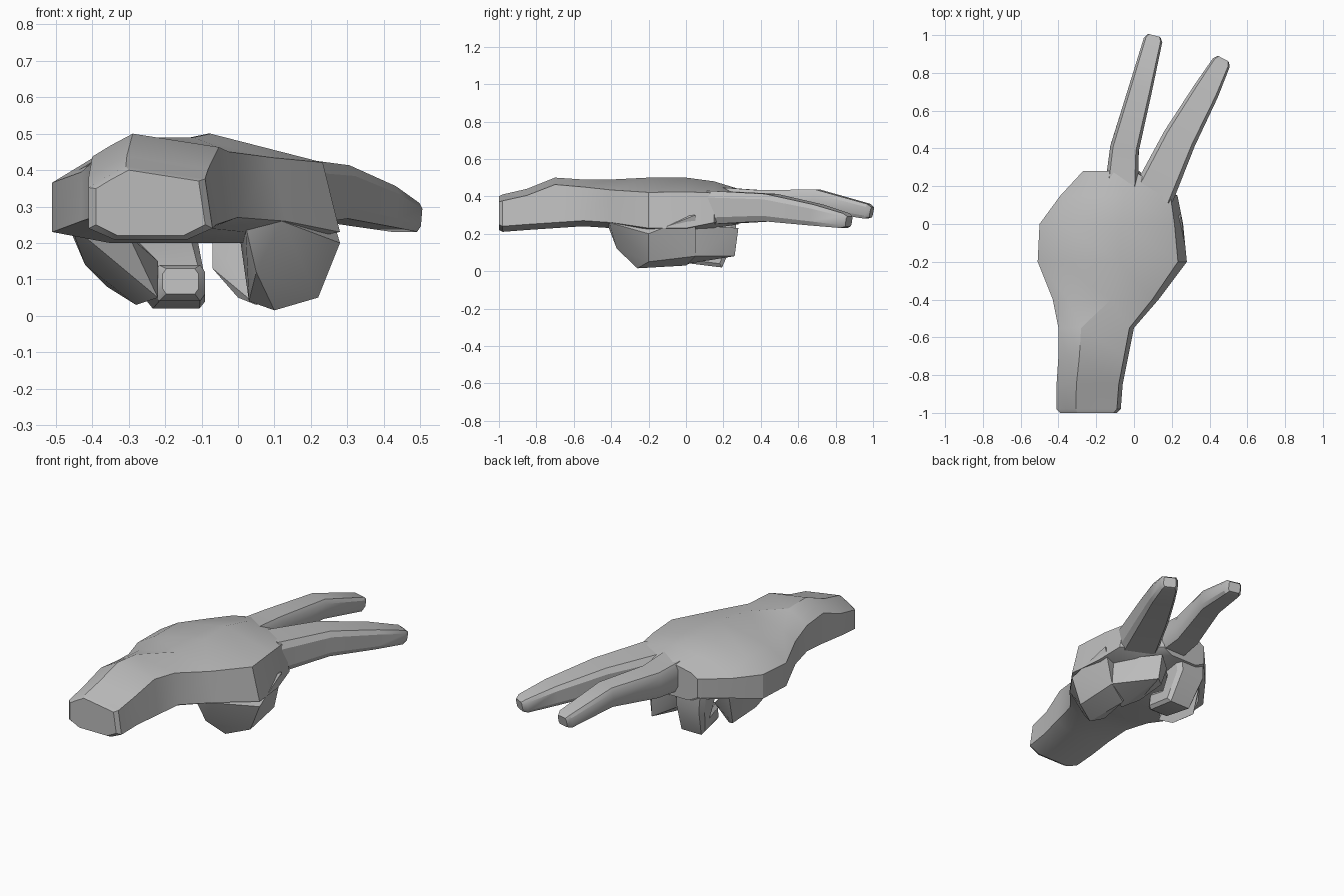
import bpy, bmesh
from math import radians
from mathutils import Vector

default_cube = bpy.data.objects.get("Cube")
if default_cube:
    bpy.data.objects.remove(default_cube, do_unlink=True)

grey = bpy.data.materials.new("plain grey")
grey.use_nodes = True
colour = (0.5, 0.5, 0.5, 1)
grey.diffuse_color = colour
grey.node_tree.nodes["Principled BSDF"].inputs["Base Color"].default_value = colour


def finish(name, bm):
    """Turn the geometry into a grey, softly shaded object."""
    bmesh.ops.recalc_face_normals(bm, faces=bm.faces)
    mesh = bpy.data.meshes.new(name)
    bm.to_mesh(mesh)
    bm.free()
    mesh.materials.append(grey)
    obj = bpy.data.objects.new(name, mesh)
    bpy.context.collection.objects.link(obj)
    bpy.ops.object.select_all(action="DESELECT")
    obj.select_set(True)
    bpy.context.view_layer.objects.active = obj
    bpy.ops.object.shade_smooth_by_angle(angle=radians(30))


def loft(name, rings):
    """Skin a list of equally sized point rings and cap both ends."""
    bm = bmesh.new()
    loops = [[bm.verts.new(point) for point in ring] for ring in rings]
    for near, far in zip(loops, loops[1:]):
        for i in range(len(near)):
            bm.faces.new((near[i - 1], near[i], far[i], far[i - 1]))
    bm.faces.new(loops[0])
    bm.faces.new(loops[-1])
    finish(name, bm)


def hull(name, corners):
    """Faceted convex block around a few corner points."""
    bm = bmesh.new()
    for corner in corners:
        bm.verts.new(corner)
    bmesh.ops.convex_hull(bm, input=bm.verts)
    loose = [vert for vert in bm.verts if not vert.link_faces]
    bmesh.ops.delete(bm, geom=loose, context="VERTS")
    finish(name, bm)


def box_ring(centre, across, up):
    """Rectangle with bevelled corners, given its two half axes."""
    half = [across * 0.8 - up, across - up * 0.6, across + up * 0.6, across * 0.8 + up]
    return [centre + offset for offset in half] + [centre - offset for offset in half]


def finger(name, path, root_size, tip_size, across=None):
    """Bevelled box tapering along a path, with a blunt narrowed tip."""
    centres = [Vector(point) for point in path]
    last = len(centres) - 1
    rings = []
    for i, centre in enumerate(centres):
        ahead = (centres[min(i + 1, last)] - centres[max(i - 1, 0)]).normalized()
        side = Vector(across) if across else ahead.cross(Vector((0, 0, 1)))
        side.normalize()
        up = side.cross(ahead).normalized()
        width, height = Vector(root_size).lerp(Vector(tip_size), i / last)
        rings.append(box_ring(centre, side * width, up * height))
    tip = centre + ahead * height * 0.6
    rings.append(box_ring(tip, side * width * 0.7, up * height * 0.7))
    loft(name, rings)


def palm_ring(y, left, right, bottom, crown):
    """Domed section; the wider it is, the lower its sides drop."""
    width = right - left
    left_edge = crown - width * 0.17
    right_edge = crown - width * 0.1
    low_edge = bottom + 0.03
    # The wrist is highest over the bone on its outer side
    peak = 0.3 if y < -0.5 else 0.55
    outline = [(left + width * 0.2, bottom), (right - width * 0.2, bottom),
               (right, low_edge), (right - width * 0.06, right_edge),
               (left + width * peak, crown),
               (left + width * 0.14, (left_edge + crown) / 2),
               (left, left_edge), (left, low_edge)]
    return [(x, y, z) for x, z in outline]


# Wrist and back of the hand, from the cut end to the knuckles
loft("wrist_and_palm", [palm_ring(*section) for section in (
    (-1, -0.39, -0.09, 0.22, 0.4),
    (-0.98, -0.41, -0.07, 0.21, 0.41),
    (-0.85, -0.41, -0.06, 0.22, 0.44),
    (-0.7, -0.4, -0.03, 0.23, 0.5),
    (-0.55, -0.4, 0, 0.24, 0.49),
    (-0.4, -0.43, 0.13, 0.23, 0.49),
    (-0.2, -0.51, 0.28, 0.2, 0.5),
    (0, -0.5, 0.26, 0.2, 0.5),
    (0.15, -0.39, 0.23, 0.23, 0.48),
    (0.28, -0.27, 0.02, 0.25, 0.44),
)])

# Two outstretched fingers
finger("middle_finger",
       [(-0.07, 0.15, 0.36), (-0.05, 0.4, 0.36), (0.03, 0.7, 0.38), (0.1, 0.97, 0.32)],
       root_size=(0.09, 0.09), tip_size=(0.05, 0.04))
finger("index_finger",
       [(0.1, 0.15, 0.34), (0.24, 0.45, 0.34), (0.38, 0.7, 0.3), (0.46, 0.85, 0.27)],
       root_size=(0.11, 0.09), tip_size=(0.05, 0.04))

# Two fingers folded under the palm
finger("ring_finger",
       [(-0.2, 0.18, 0.35), (-0.2, 0.2, 0.2), (-0.17, 0.16, 0.07), (-0.16, 0.03, 0.09)],
       root_size=(0.1, 0.08), tip_size=(0.07, 0.05), across=(1, 0, 0))
hull("little_finger", [
    (-0.46, -0.2, 0.25), (-0.48, 0, 0.28), (-0.37, 0.14, 0.3),
    (-0.42, -0.05, 0.14), (-0.36, 0.08, 0.08), (-0.28, 0, 0.03),
    (-0.22, -0.05, 0.05), (-0.22, 0.05, 0.15), (-0.3, -0.12, 0.22),
])

# Fleshy base of the thumb under the palm
hull("thumb_base", [
    (0.02, -0.42, 0.25), (0.12, -0.41, 0.26), (0.05, -0.37, 0.12),
    (0.28, -0.2, 0.2), (0.22, -0.2, 0.05), (0.1, -0.26, 0.015),
    (0.03, -0.22, 0.04), (0.25, 0.05, 0.3), (0.2, 0.05, 0.08),
    (0.08, 0, 0.03), (0, 0, 0.25),
])

# Thumb folded inwards towards the ring finger
hull("thumb", [
    (0.2, 0, 0.25), (0.2, 0.05, 0.08), (0.05, -0.05, 0.03),
    (0, 0.05, 0.05), (-0.07, 0.15, 0.13), (-0.07, 0.2, 0.21),
    (0.03, 0.28, 0.23), (0.04, 0.26, 0.08),
])
